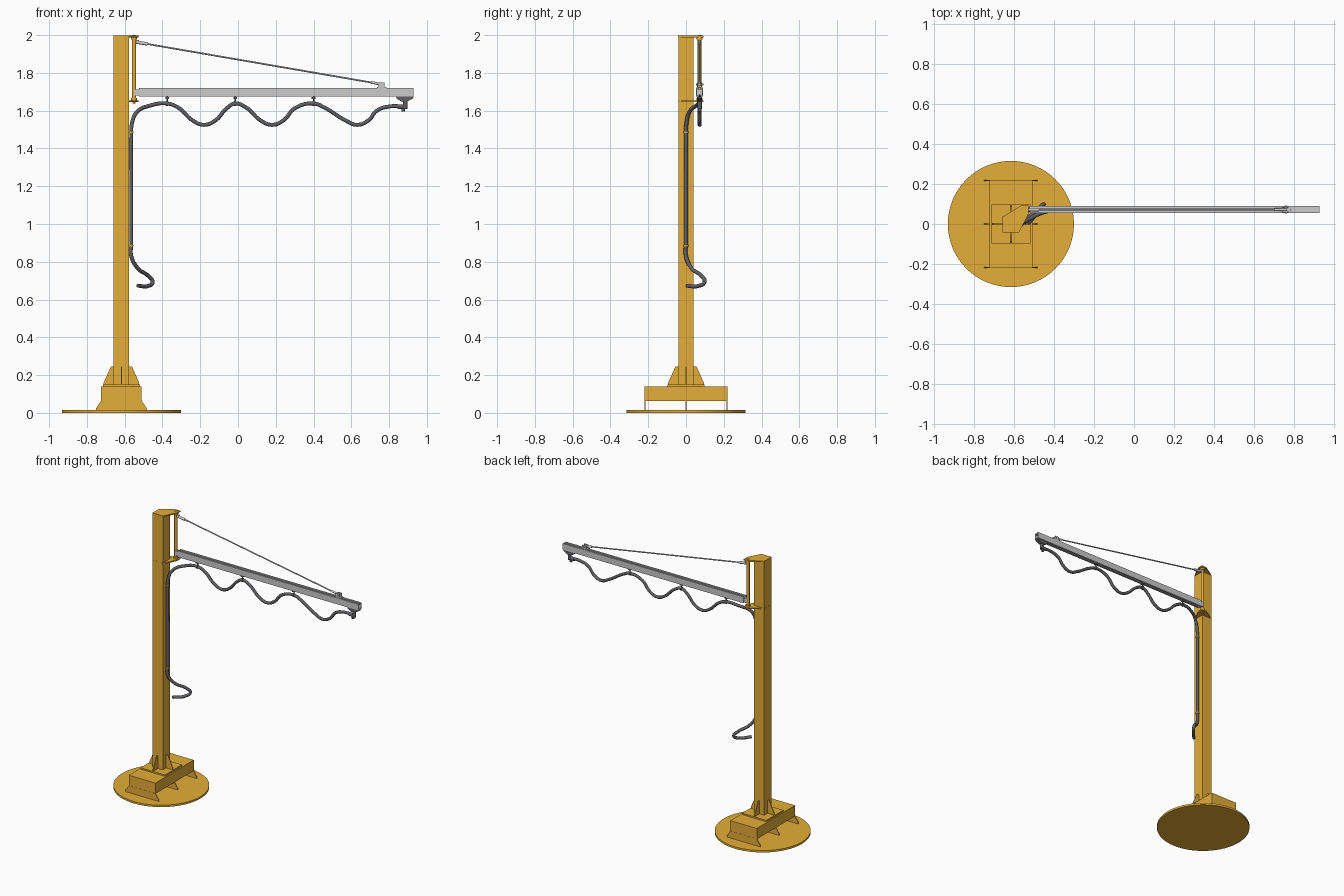
import bpy, bmesh, math
from mathutils import Vector

if "Cube" in bpy.data.objects:
    bpy.data.objects.remove(bpy.data.objects["Cube"])


def material(name, color):
    m = bpy.data.materials.new(name)
    m.diffuse_color = color
    m.use_nodes = True
    m.node_tree.nodes["Principled BSDF"].inputs["Base Color"].default_value = m.diffuse_color
    return m


ORANGE = material("orange_paint", (0.78, 0.42, 0.04, 1))
RUBBER = material("dark_rubber", (0.12, 0.12, 0.13, 1))
CX, AY = -0.617, 0.072          # column axis x, arm axis y
PX = -0.55                      # pivot tube x


def add(name, bm, mat=None):
    bmesh.ops.recalc_face_normals(bm, faces=bm.faces)
    me = bpy.data.meshes.new(name)
    bm.to_mesh(me)
    bm.free()
    ob = bpy.data.objects.new(name, me)
    bpy.context.collection.objects.link(ob)
    if mat:
        me.materials.append(mat)
    return ob


def prism(name, pts, offset, mat=None):
    """Solid from a flat outline pushed along an offset vector."""
    bm = bmesh.new()
    face = bm.faces.new([bm.verts.new(p) for p in pts])
    new = bmesh.ops.extrude_face_region(bm, geom=[face])["geom"]
    bmesh.ops.translate(bm, vec=offset, verts=[v for v in new if isinstance(v, bmesh.types.BMVert)])
    return add(name, bm, mat)


def box(name, x0, x1, y0, y1, z0, z1, mat=None):
    return prism(name, [(x0, y0, z0), (x1, y0, z0), (x1, y1, z0), (x0, y1, z0)], (0, 0, z1 - z0), mat)


def rod(name, a, b, r, mat=None, n=20):
    a, b = Vector(a), Vector(b)
    bm = bmesh.new()
    bmesh.ops.create_cone(bm, cap_ends=True, segments=n, radius1=r, radius2=r, depth=(b - a).length)
    bm.transform((b - a).to_track_quat('Z', 'Y').to_matrix().to_4x4())
    bmesh.ops.translate(bm, vec=(a + b) / 2, verts=bm.verts)
    ob = add(name, bm, mat)
    if n > 6:
        bpy.context.view_layer.objects.active = ob
        ob.select_set(True)
        bpy.ops.object.shade_smooth_by_angle(angle=math.radians(35))
        ob.select_set(False)
    return ob


# Base: disc, raised block on three trapezoid plates, column foot plate
rod("base_disc", (CX, 0, 0), (CX, 0, 0.014), 0.316, ORANGE, 64)
for i, y in enumerate((-0.218, 0, 0.218)):
    prism(f"base_plate_{i}", [(CX - 0.134, y - 0.003, 0.014), (CX + 0.134, y - 0.003, 0.014),
          (CX + 0.134, y - 0.003, 0.024), (CX + 0.107, y - 0.003, 0.065),
          (CX - 0.107, y - 0.003, 0.065), (CX - 0.134, y - 0.003, 0.024)], (0, 0.006, 0), ORANGE)
box("base_block", CX - 0.107, CX + 0.107, -0.22, 0.22, 0.062, 0.14, ORANGE)
foot = box("foot_plate", CX - 0.098, CX + 0.098, -0.098, 0.098, 0.14, 0.15, ORANGE)

# Column with four gussets
box("column", CX - 0.041, CX + 0.041, -0.041, 0.041, 0.15, 1.99, ORANGE)
for i in range(4):
    g = prism(f"column_gusset_{i}", [(0.04, -0.003, 0.15), (0.094, -0.003, 0.15), (0.094, -0.003, 0.16),
              (0.056, -0.003, 0.245), (0.04, -0.003, 0.245)], (0, 0.006, 0), ORANGE)
    g.location.x = CX
    g.rotation_euler.z = i * math.pi / 2

# Pivot brackets, tube and bearings
OUTLINE = [(-0.659, -0.042), (-0.576, -0.042), (-0.528, 0.052), (-0.528, 0.092), (-0.568, 0.092), (-0.659, 0.035)]
for name, z in (("upper", 1.988), ("lower", 1.645)):
    prism(f"{name}_pivot_bracket", [(x, y, z) for x, y in OUTLINE], (0, 0, 0.009), ORANGE)
    zi = z - 0.012 if name == "upper" else z + 0.009
    rod(f"{name}_bearing", (PX, AY, zi), (PX, AY, zi + 0.012), 0.016, ORANGE)
    rod(f"{name}_pivot_bolt", (PX, AY, z - 0.007), (PX, AY, z + 0.012), 0.009, ORANGE, 6)
rod("pivot_tube", (PX, AY, 1.65), (PX, AY, 1.99), 0.011, ORANGE)

# Boom: channel rail with a bottom slot and a shallow top groove
half = [(0.005, 1.675), (0.018, 1.675), (0.018, 1.72), (0.006, 1.72), (0.006, 1.715)]
inner = [(0.005, 1.679), (0.014, 1.679), (0.014, 1.711)]
prof = half + [(-y, z) for y, z in reversed(half)] + [(-y, z) for y, z in inner] + [(y, z) for y, z in reversed(inner)]
prism("boom_rail", [(-0.525, AY + y, z) for y, z in prof], (1.455, 0, 0))
box("boom_root", -0.55, -0.515, AY - 0.013, AY + 0.013, 1.679, 1.712)

# Tie rod with end clevises
A, B = Vector((-0.537, AY, 1.963)), Vector((0.765, AY, 1.739))
d = (B - A).normalized()
rod("tie_rod", A, B, 0.0045)
rod("tie_upper_socket", A, A + d * 0.06, 0.009)
rod("tie_lower_socket", B - d * 0.06, B, 0.007)
box("tie_upper_lug", PX, -0.523, AY - 0.006, AY + 0.006, 1.953, 1.973)
box("tie_foot", 0.735, 0.785, AY - 0.016, AY + 0.016, 1.72, 1.725)
for s in (-1, 1):
    y = AY + s * 0.011
    box("tie_clevis_cheek", 0.743, 0.775, y - 0.003, y + 0.003, 1.722, 1.75)
rod("tie_pin", (0.762, AY - 0.02, 1.739), (0.762, AY + 0.02, 1.739), 0.005)


# Hose draped under the boom and down the column
def hose(name, pts, r):
    cu = bpy.data.curves.new(name, 'CURVE')
    cu.dimensions = '3D'
    cu.bevel_depth, cu.bevel_resolution = r, 3
    cu.use_fill_caps, cu.resolution_u = True, 8
    sp = cu.splines.new('BEZIER')
    sp.bezier_points.add(len(pts) - 1)
    for bp, p in zip(sp.bezier_points, pts):
        bp.co = p
        bp.handle_left_type = bp.handle_right_type = 'AUTO'
    ob = bpy.data.objects.new(name, cu)
    bpy.context.collection.objects.link(ob)
    cu.materials.append(RUBBER)
    bpy.context.view_layer.objects.active = ob
    ob.select_set(True)
    bpy.ops.object.convert(target='MESH')
    bpy.context.object.select_set(False)


HX = -0.565
hangers = (-0.375, -0.015, 0.4)
path = [(-0.53, 0.005, 0.673), (-0.475, 0.065, 0.672), (-0.452, 0.098, 0.693), (-0.475, 0.082, 0.725),
        (-0.53, 0.03, 0.765), (HX, 0, 0.83), (HX, 0, 0.9), (HX, 0, 1.2), (HX, 0, 1.48), (HX + 0.003, 0.002, 1.53),
        (-0.535, 0.018, 1.593), (-0.465, 0.055, 1.627)]
for x, nxt in zip(hangers, (-0.18, 0.18, 0.63)):
    w = 0.06
    path += [(x, AY, 1.638), (x + w, AY, 1.615), (nxt - w, AY, 1.548), (nxt, AY, 1.525), (nxt + w, AY, 1.548)]
    if nxt < 0.5:
        path.append((nxt + 0.12, AY, 1.612))
path += [(0.735, AY, 1.6), (0.8, AY, 1.622), (0.88, AY, 1.622)]
hose("supply_hose", path, 0.0105)

# Hose hangers and column clips
for i, x in enumerate(hangers):
    rod(f"hanger_stem_{i}", (x, AY, 1.645), (x, AY, 1.685), 0.004, RUBBER)
    box(f"hanger_trolley_{i}", x - 0.01, x + 0.01, AY - 0.009, AY + 0.009, 1.663, 1.672, RUBBER)
    rod(f"hanger_ring_{i}", (x - 0.005, AY, 1.638), (x + 0.005, AY, 1.638), 0.0135, RUBBER)
for i, z in enumerate((0.885, 1.485)):
    rod(f"column_clip_{i}", (HX, 0, z - 0.004), (HX, 0, z + 0.004), 0.013, ORANGE)

# Boom end fitting and hose outlet
prism("end_bracket", [(0.835, AY - 0.013, 1.675), (0.93, AY - 0.013, 1.675), (0.925, AY - 0.013, 1.664),
      (0.895, AY - 0.013, 1.648), (0.865, AY - 0.013, 1.648), (0.84, AY - 0.013, 1.664)], (0, 0.026, 0), RUBBER)
rod("outlet_neck", (0.885, AY, 1.61), (0.885, AY, 1.655), 0.012, RUBBER)
rod("outlet_nozzle", (0.875, AY, 1.595), (0.875, AY, 1.63), 0.009, RUBBER)
rod("hose_ferrule", (0.845, AY, 1.621), (0.89, AY, 1.621), 0.0125, RUBBER)
